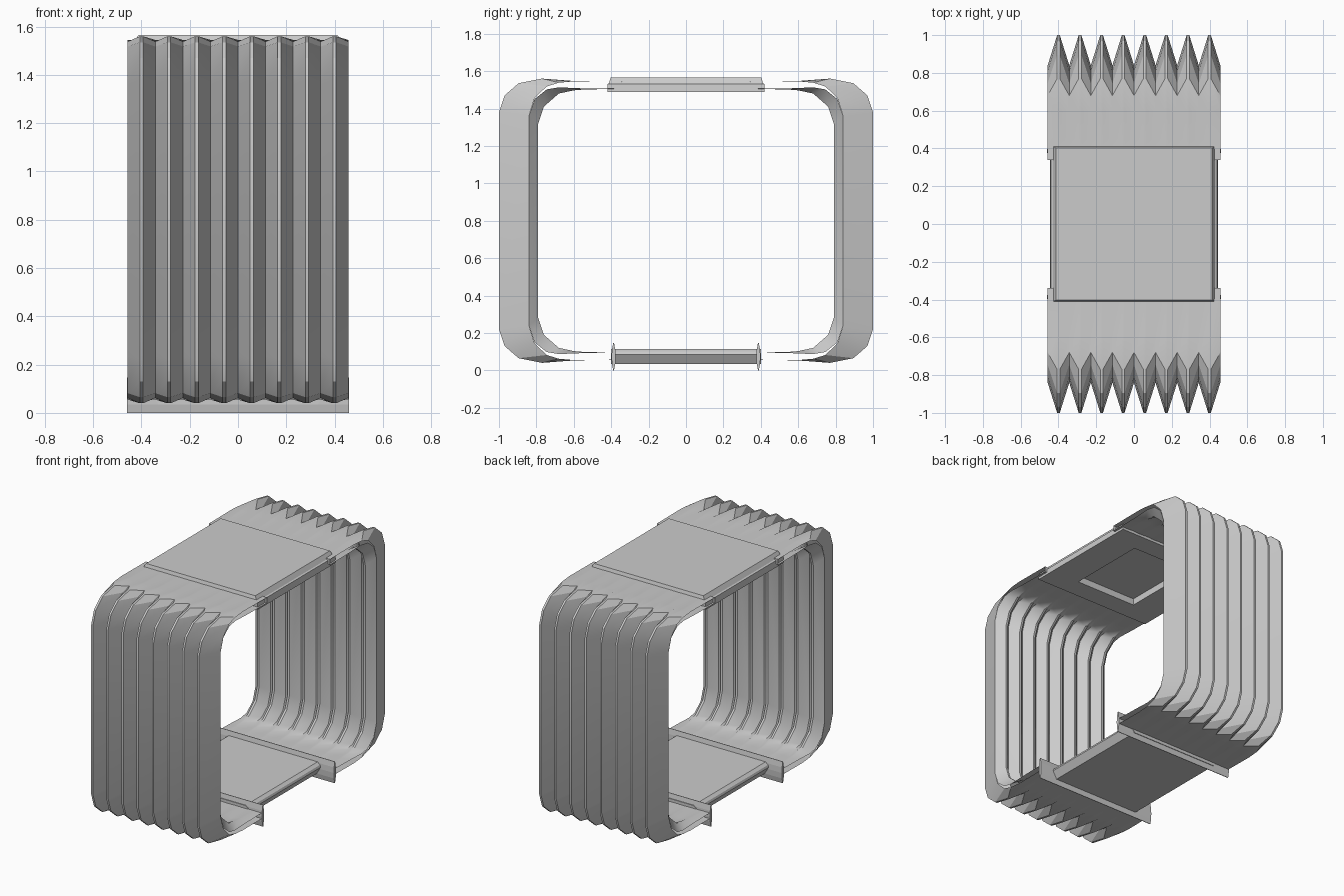
import bpy, bmesh, math

if "Cube" in bpy.data.objects:
    bpy.data.objects.remove(bpy.data.objects["Cube"])

MID = 0.80      # mid height of the ring
N = 8           # number of folds
PITCH = 0.914 / N


def finish(bm, name, smooth=False):
    bmesh.ops.recalc_face_normals(bm, faces=bm.faces)
    me = bpy.data.meshes.new(name)
    bm.to_mesh(me)
    bm.free()
    ob = bpy.data.objects.new(name, me)
    bpy.context.collection.objects.link(ob)
    if smooth:
        bpy.ops.object.select_all(action='DESELECT')
        ob.select_set(True)
        bpy.context.view_layer.objects.active = ob
        bpy.ops.object.shade_smooth_by_angle(angle=math.radians(28))
    return ob


def stacked(bm, levels):
    """Closed solid from rectangles (half x, half y, z, centre y)."""
    rings = [[bm.verts.new((sx * hx, cy + sy * hy, z))
              for sx, sy in ((-1, -1), (1, -1), (1, 1), (-1, 1))]
             for hx, hy, z, cy in levels]
    for a, b in zip(rings, rings[1:]):
        for k in range(4):
            bm.faces.new((a[k], a[(k + 1) % 4], b[(k + 1) % 4], b[k]))
    bottom = bm.faces.new(rings[0][::-1])
    bm.faces.new(rings[-1])
    return bottom


# quarter profiles (y, z), from the vertical wall round the corner to the flat
OUT_PEAK = [(1.0, 1.38), (.97, 1.47), (.895, 1.535), (.77, 1.56), (.60, 1.547), (.34, 1.543)]
OUT_VALLEY = [(.84, 1.36), (.81, 1.455), (.745, 1.518), (.68, 1.538), (.60, 1.545), (.34, 1.543)]
IN_RIDGE = [(.84, 1.36), (.81, 1.45), (.745, 1.502), (.68, 1.513), (.56, 1.508), (.34, 1.505)]
IN_PEAK = [(.79, 1.32), (.76, 1.41), (.68, 1.48), (.60, 1.497), (.54, 1.502), (.34, 1.505)]


def full_path(q):
    low = [(max(y, .38), 2 * MID - z) for y, z in reversed(q)]
    return low + q


# fold pattern across x: valley, peak with narrow flat top, valley ...
pattern = []
for i in range(N):
    x0 = -0.457 + i * PITCH
    c = x0 + PITCH / 2
    pattern += [(x0, False), (c - .007, True), (c + .007, True)]
pattern.append((0.457, False))


def bellows(name, side):
    bm = bmesh.new()
    ends = []
    for peak, valley in ((OUT_PEAK, OUT_VALLEY), (IN_PEAK, IN_RIDGE)):
        p, v = full_path(peak), full_path(valley)
        grid = []
        for j in range(len(p)):
            grid.append([bm.verts.new((x, side * (p if up else v)[j][0], (p if up else v)[j][1]))
                         for x, up in pattern])
        for a, b in zip(grid, grid[1:]):
            for k in range(len(pattern) - 1):
                bm.faces.new((a[k], a[k + 1], b[k + 1], b[k]))
        ends.append((grid[0], grid[-1]))
    # close the two hidden ends between outer and inner sheet
    for e in (0, 1):
        a, b = ends[0][e], ends[1][e]
        for k in range(len(pattern) - 1):
            bm.faces.new((a[k], a[k + 1], b[k + 1], b[k]))
    bmesh.ops.remove_doubles(bm, verts=bm.verts, dist=1e-5)
    finish(bm, name, True)


bellows("bellows_back", 1)
bellows("bellows_front", -1)

# roof plate with recessed underside
bm = bmesh.new()
f = stacked(bm, [(.445, .42, 1.487, 0), (.440, .42, 1.530, 0),
                 (.430, .412, 1.535, 0), (.412, .402, 1.566, 0)])
inner = bmesh.ops.extrude_discrete_faces(bm, faces=[f])["faces"][0]
# rim between outer edge and recess opening
for v in inner.verts:
    v.co.x *= .23 / .445
    v.co.y *= .28 / .42
deep = bmesh.ops.extrude_discrete_faces(bm, faces=[inner])["faces"][0]
for v in deep.verts:
    v.co.z += .045
finish(bm, "roof_plate")

# floor plate with rounded edge
bm = bmesh.new()
stacked(bm, [(.33, .40, .035, 0), (.36, .40, .085, 0), (.355, .40, .10, 0), (.335, .40, .115, 0)])
finish(bm, "floor_plate")

# upright sill plates, lens shaped in section
for name, s in (("sill_back", 1), ("sill_front", -1)):
    bm = bmesh.new()
    stacked(bm, [(.46, .002, 0, s * .387), (.46, .009, .035, s * .387), (.46, .011, .073, s * .387),
                 (.46, .009, .11, s * .387), (.46, .002, .147, s * .387)])
    finish(bm, name)
